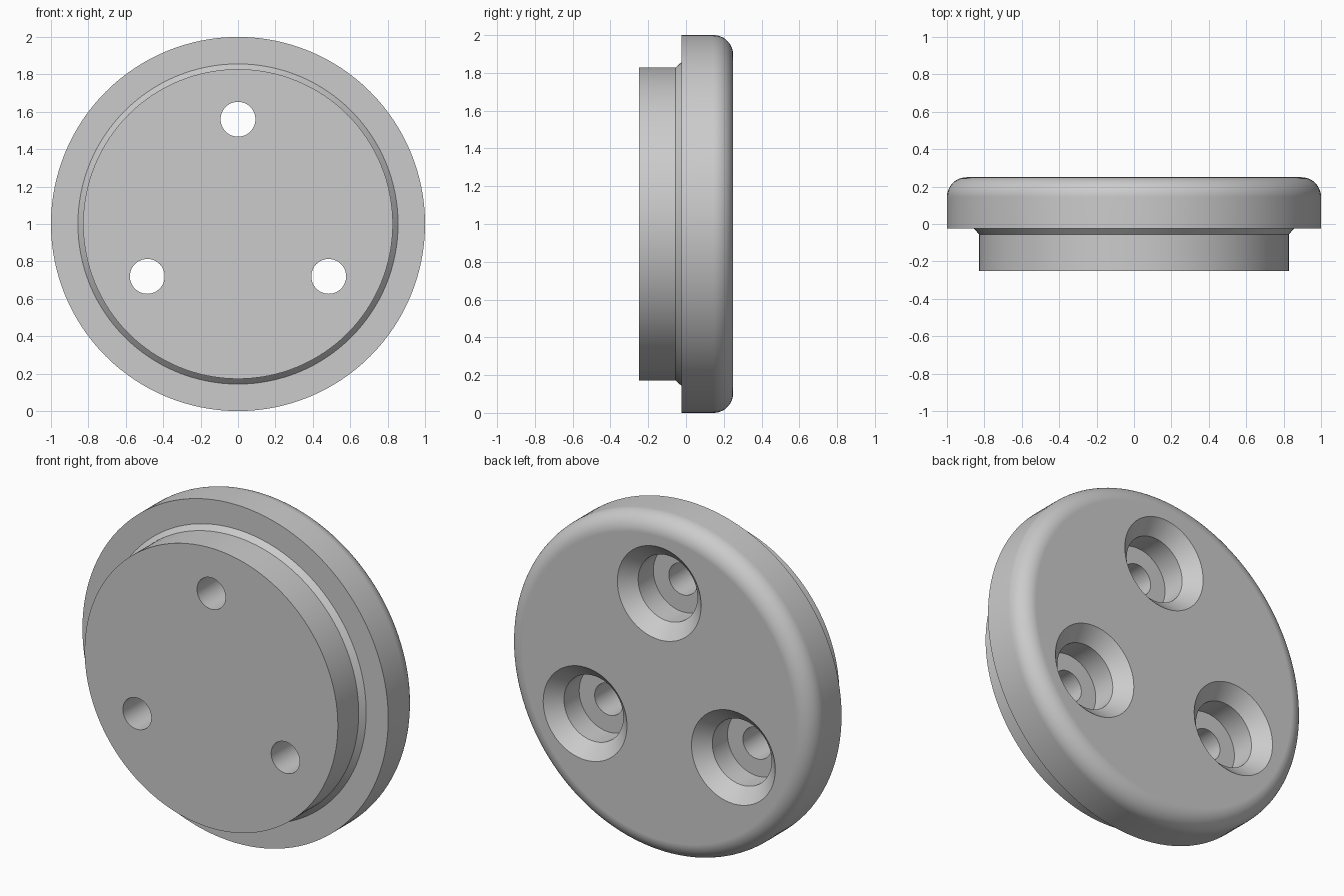
import bpy, bmesh, math
from mathutils import Vector

cube = bpy.data.objects.get("Cube")
if cube:
    bpy.data.objects.remove(cube, do_unlink=True)

# Single grey finish
grey = bpy.data.materials.new("plain_grey")
grey.use_nodes = True
colour = (0.6, 0.6, 0.6, 1)
grey.diffuse_color = colour
grey.node_tree.nodes["Principled BSDF"].inputs["Base Color"].default_value = colour


def lathe(name, profile, centre, sides):
    """Revolve (radius, y) points around the y axis and cap both ends."""
    bm = bmesh.new()
    rings = []
    for radius, y in profile:
        ring = []
        for i in range(sides):
            a = math.tau * i / sides
            ring.append(bm.verts.new((radius * math.cos(a), y, radius * math.sin(a))))
        rings.append(ring)
    for lower, upper in zip(rings, rings[1:]):
        for i in range(sides):
            j = (i + 1) % sides
            bm.faces.new((lower[i], lower[j], upper[j], upper[i]))
    bm.faces.new(rings[0])
    bm.faces.new(rings[-1])
    bmesh.ops.recalc_face_normals(bm, faces=bm.faces)
    mesh = bpy.data.meshes.new(name)
    bm.to_mesh(mesh)
    bm.free()
    mesh.materials.append(grey)
    obj = bpy.data.objects.new(name, mesh)
    obj.location = centre
    bpy.context.collection.objects.link(obj)
    return obj


# Stepped disc: front spigot, small chamfer, flange with rounded back rim
back, fillet = 0.25, 0.105
profile = [(0.828, -back), (0.828, -0.055), (0.856, -0.025), (1, -0.025)]
steps = 12
for i in range(steps + 1):
    a = math.pi / 2 * i / steps
    profile.append((1 - fillet + fillet * math.cos(a), back - fillet + fillet * math.sin(a)))
disc = lathe("stepped_disc", profile, Vector((0, 0, 1)), 128)

# Three counterbored, chamfered screw holes
hole = [(0.093, -0.3), (0.093, 0.028), (0.194, 0.028),
        (0.194, 0.17), (0.274, back), (0.324, back + 0.05)]
cutters = []
for k in range(3):
    a = math.pi / 2 + math.tau * k / 3
    centre = Vector((0.56 * math.cos(a), 0, 1 + 0.56 * math.sin(a)))
    cutter = lathe("hole_cutter", hole, centre, 64)
    cutter.hide_render = True
    cutters.append(cutter)
    cut = disc.modifiers.new("screw_hole", 'BOOLEAN')
    cut.operation = 'DIFFERENCE'
    cut.solver = 'EXACT'
    cut.object = cutter

# Apply the cuts, then smooth the curved walls and keep the edges crisp
bpy.ops.object.select_all(action='DESELECT')
disc.select_set(True)
bpy.context.view_layer.objects.active = disc
for name in [m.name for m in disc.modifiers]:
    bpy.ops.object.modifier_apply(modifier=name)
for cutter in cutters:
    bpy.data.objects.remove(cutter, do_unlink=True)
bpy.ops.object.shade_smooth_by_angle(angle=math.radians(25))
weighted = disc.modifiers.new("flat_face_normals", 'WEIGHTED_NORMAL')
weighted.keep_sharp = True
